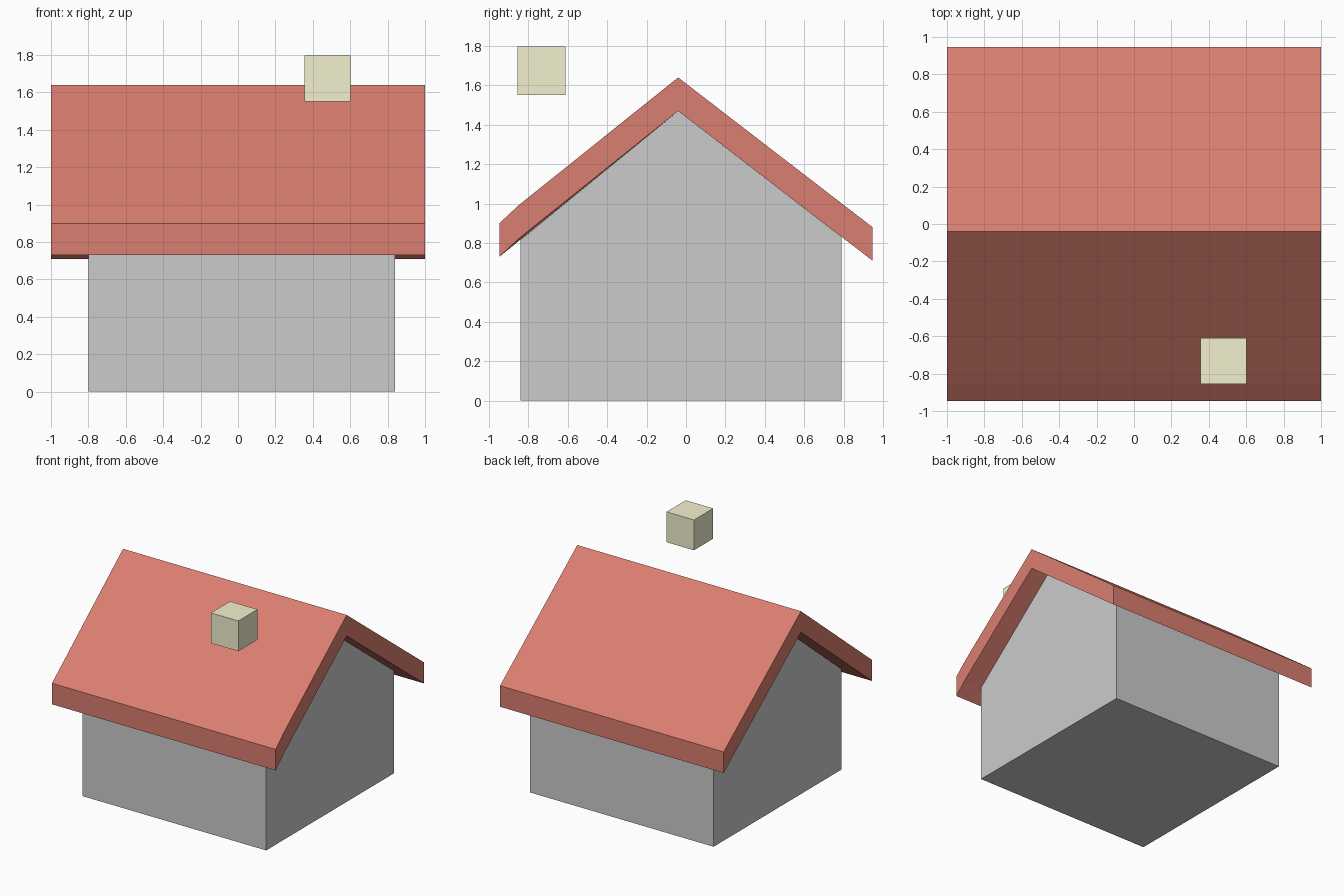
import bpy, bmesh

if "Cube" in bpy.data.objects:
    bpy.data.objects.remove(bpy.data.objects["Cube"])


def paint(obj, name, rgb):
    mat = bpy.data.materials.new(name)
    mat.diffuse_color = (*rgb, 1)
    mat.use_nodes = True
    mat.node_tree.nodes["Principled BSDF"].inputs["Base Color"].default_value = mat.diffuse_color
    obj.data.materials.append(mat)


def extrude_profile(name, profile, x0, x1):
    """Sweep a closed (y, z) outline along x from x0 to x1."""
    bm = bmesh.new()
    face = bm.faces.new([bm.verts.new((x0, y, z)) for y, z in profile])
    moved = bmesh.ops.extrude_face_region(bm, geom=[face])["geom"]
    for v in moved:
        if isinstance(v, bmesh.types.BMVert):
            v.co.x = x1
    bmesh.ops.recalc_face_normals(bm, faces=bm.faces)
    mesh = bpy.data.meshes.new(name)
    bm.to_mesh(mesh)
    bm.free()
    obj = bpy.data.objects.new(name, mesh)
    bpy.context.collection.objects.link(obj)
    return obj


# House body with gable ends
extrude_profile("walls", [(-0.84, 0), (0.79, 0), (0.79, 0.83),
                          (-0.04, 1.47), (-0.84, 0.815)], -0.80, 0.84)

# Roof slab: top line, then the same line dropped by the thickness
THICK = 0.17
top = [(-0.947, 0.90), (-0.85, 0.979), (-0.04, 1.64), (0.947, 0.88)]
roof = extrude_profile("roof", top + [(y, z - THICK) for y, z in reversed(top)], -1, 1)
# Slight kink near the front eave on the right end only
for v in roof.data.vertices:
    if v.co.x > 0 and abs(v.co.y + 0.85) < 0.01:
        v.co.z += 0.012
paint(roof, "roof_red", (0.70, 0.21, 0.16))

# Floating chimney block
bpy.ops.mesh.primitive_cube_add(size=0.245, location=(0.479, -0.733, 1.674))
chimney = bpy.context.object
chimney.name = "chimney"
paint(chimney, "chimney_sand", (0.90, 0.88, 0.62))
